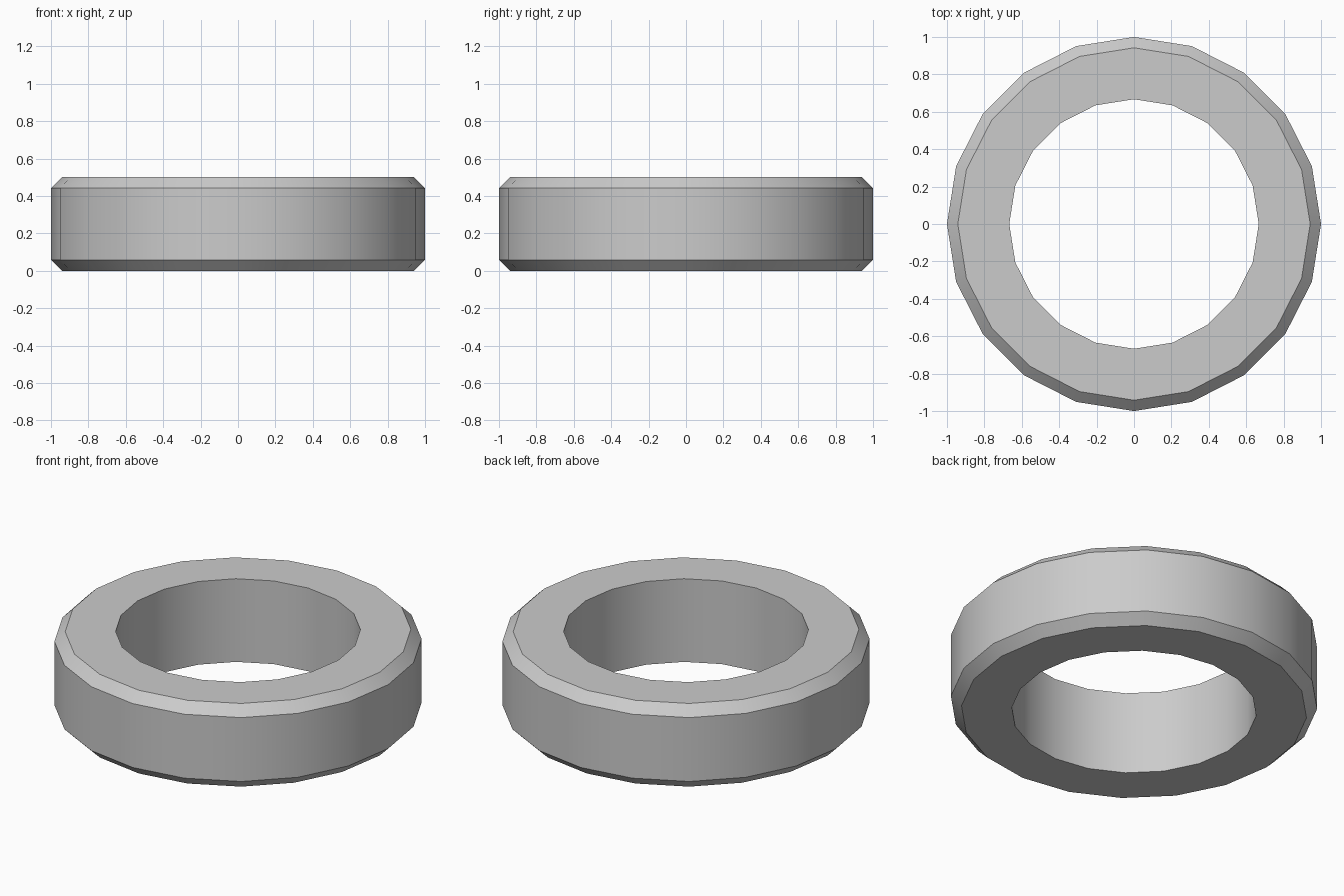
import bpy
import bmesh
from math import cos, sin, tau, radians

if "Cube" in bpy.data.objects:
    bpy.data.objects.remove(bpy.data.objects["Cube"])

SIDES = 20
# Ring cross-section as (radius, height): square bore, chamfered outer rim
PROFILE = [(0.667, 0.0), (0.942, 0.0), (1.0, 0.058),
           (1.0, 0.442), (0.942, 0.5), (0.667, 0.5)]


def lathe(name, profile, sides):
    bm = bmesh.new()
    rings = [[bm.verts.new((r * cos(tau * i / sides), r * sin(tau * i / sides), z))
              for r, z in profile] for i in range(sides)]
    n = len(profile)
    for i in range(sides):
        a, b = rings[i], rings[(i + 1) % sides]
        for j in range(n):
            k = (j + 1) % n
            bm.faces.new((a[j], b[j], b[k], a[k]))
    bmesh.ops.recalc_face_normals(bm, faces=bm.faces)
    mesh = bpy.data.meshes.new(name)
    bm.to_mesh(mesh)
    bm.free()
    obj = bpy.data.objects.new(name, mesh)
    bpy.context.collection.objects.link(obj)
    return obj


# Chamfered ring, smooth around its sides with crisp rims
ring = lathe("ring", PROFILE, SIDES)
bpy.context.view_layer.objects.active = ring
ring.select_set(True)
bpy.ops.object.shade_smooth_by_angle(angle=radians(30))
